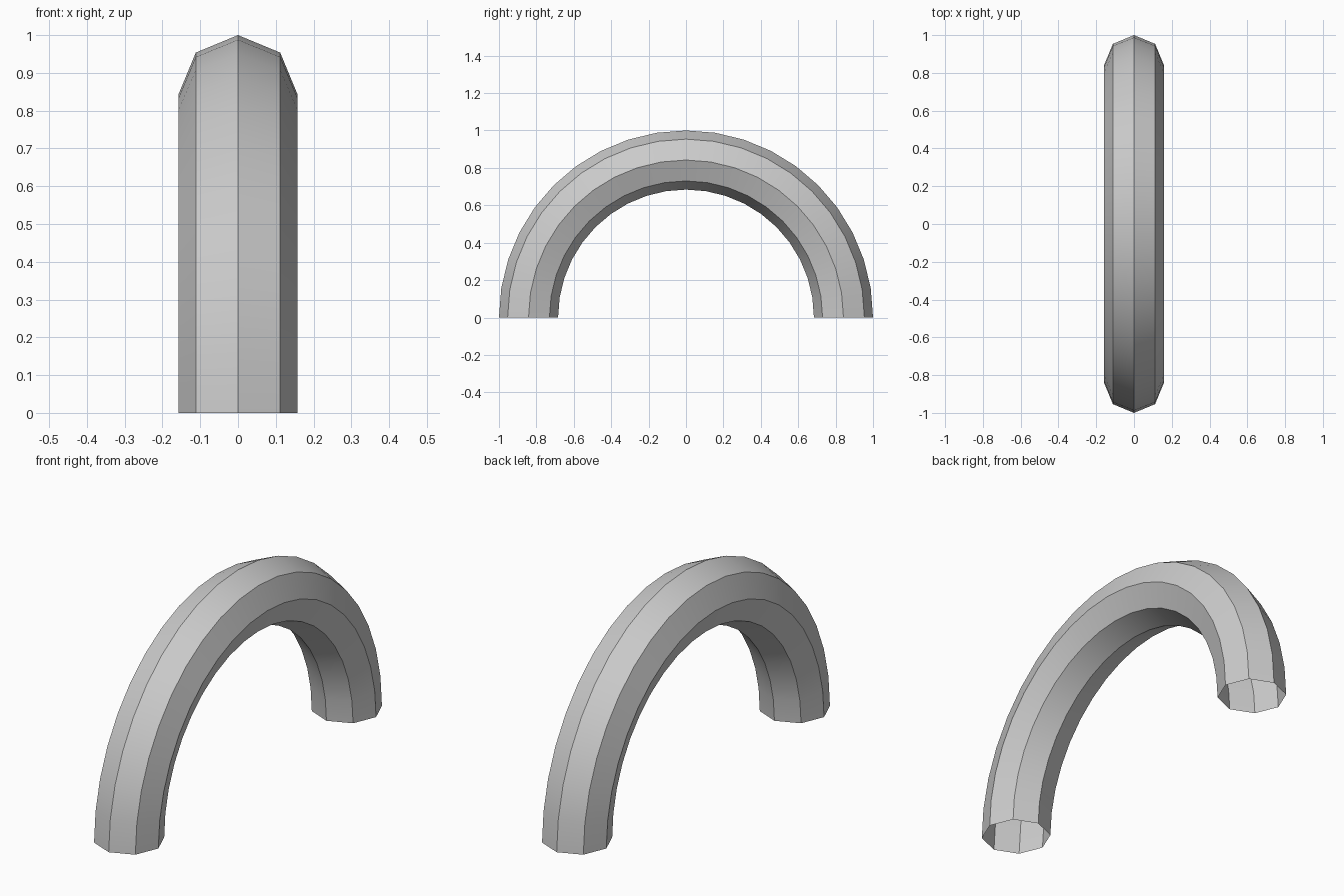
import bpy
import bmesh
from math import cos, sin, pi, radians
from mathutils import Matrix, Vector

cube = bpy.data.objects.get("Cube")
if cube:
    bpy.data.objects.remove(cube, do_unlink=True)

TUBE_RADIUS = 0.158
ARCH_RADIUS = 1 - TUBE_RADIUS
SIDES = 8
STEPS = 20

# Plain grey material
grey = bpy.data.materials.new("plain_grey")
grey.use_nodes = True
colour = (0.6, 0.6, 0.6, 1)
grey.diffuse_color = colour
grey.node_tree.nodes["Principled BSDF"].inputs["Base Color"].default_value = colour

# Octagonal ring at the back foot, swept over to the front foot
bm = bmesh.new()
angles = [2 * pi * i / SIDES for i in range(SIDES)]
ring = [bm.verts.new((TUBE_RADIUS * sin(a), ARCH_RADIUS + TUBE_RADIUS * cos(a), 0))
        for a in angles]
edges = [bm.edges.new((ring[i], ring[(i + 1) % SIDES])) for i in range(SIDES)]
bmesh.ops.spin(bm, geom=ring + edges, cent=(0, 0, 0), axis=(1, 0, 0),
               angle=pi, steps=STEPS, use_duplicate=False)

# Open-ended tube with outward faces
bmesh.ops.recalc_face_normals(bm, faces=bm.faces)
top = max(bm.faces, key=lambda f: f.calc_center_median().z)
if top.normal.z < 0:
    bmesh.ops.reverse_faces(bm, faces=bm.faces)

mesh = bpy.data.meshes.new("arched_tube")
bm.to_mesh(mesh)
bm.free()
mesh.materials.append(grey)
arch = bpy.data.objects.new("arched_tube", mesh)
bpy.context.collection.objects.link(arch)

# Smooth along the bend, sharp between the eight sides
bpy.ops.object.select_all(action="DESELECT")
arch.select_set(True)
bpy.context.view_layer.objects.active = arch
bpy.ops.object.shade_smooth_by_angle(angle=radians(30))
